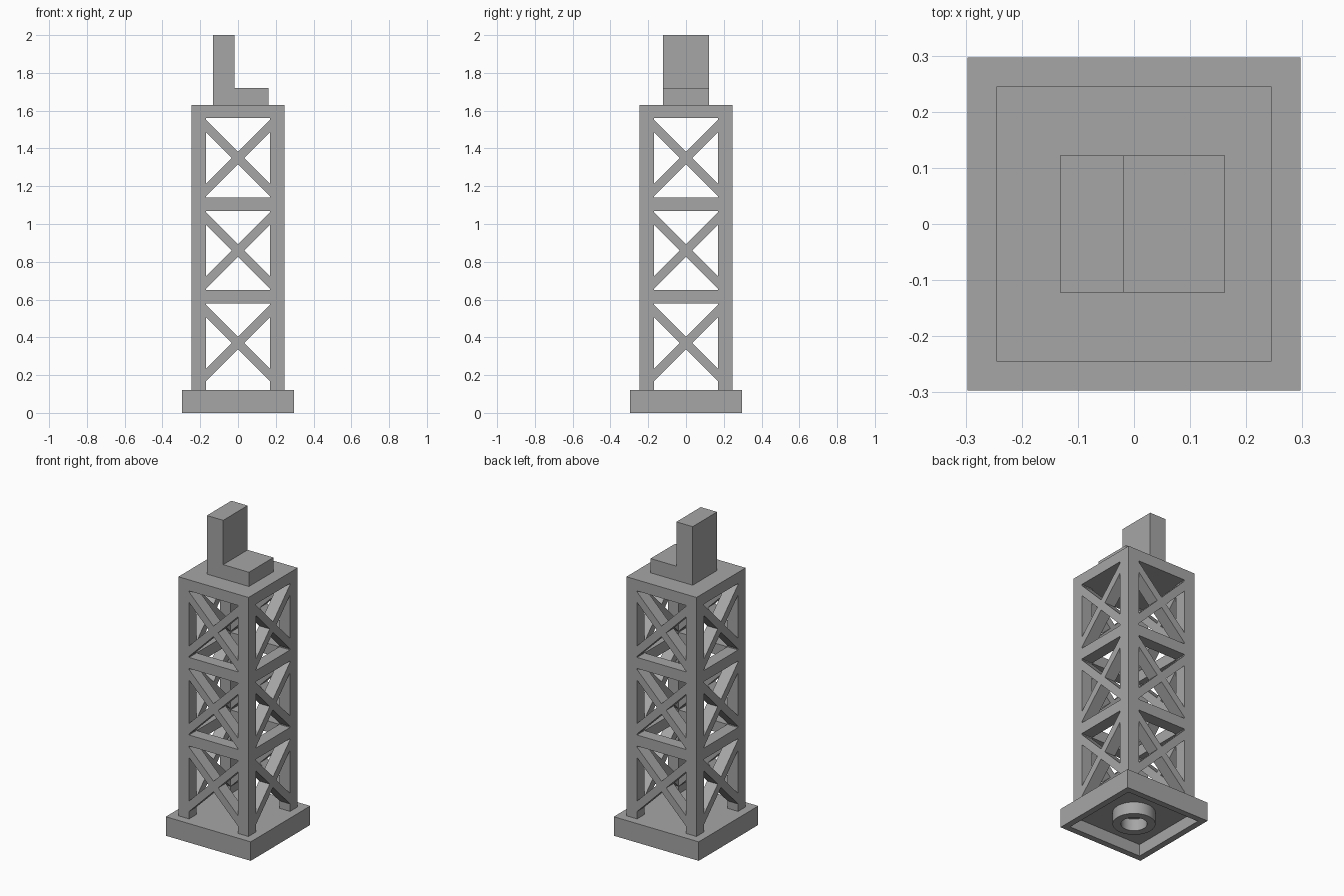
import bpy, bmesh
from math import pi
from mathutils import Matrix, Vector

old = bpy.data.objects.get("Cube")
if old:
    bpy.data.objects.remove(old)

GREY = (0.38, 0.38, 0.38, 1)
mat = bpy.data.materials.new("light grey")
mat.use_nodes = True
mat.diffuse_color = GREY
mat.node_tree.nodes["Principled BSDF"].inputs["Base Color"].default_value = GREY


def finish(name, bm):
    bmesh.ops.recalc_face_normals(bm, faces=bm.faces[:])
    mesh = bpy.data.meshes.new(name)
    bm.to_mesh(mesh)
    bm.free()
    mesh.materials.append(mat)
    obj = bpy.data.objects.new(name, mesh)
    bpy.context.collection.objects.link(obj)
    return obj


def prism(name, profile, y0, y1, turn=0):
    """Extrude an (x, z) outline from y0 to y1, then turn it by quarter turns."""
    bm = bmesh.new()
    face = bm.faces.new([bm.verts.new((x, y0, z)) for x, z in profile])
    ext = bmesh.ops.extrude_face_region(bm, geom=[face])
    verts = [v for v in ext["geom"] if isinstance(v, bmesh.types.BMVert)]
    bmesh.ops.translate(bm, verts=verts, vec=(0, y1 - y0, 0))
    bm.transform(Matrix.Rotation(turn * pi / 2, 4, "Z"))
    return finish(name, bm)


def rect(x0, x1, z0, z1):
    return [(x0, z0), (x1, z0), (x1, z1), (x0, z1)]


BASE, BASE_TOP = 0.297, 0.12
OUT, INN, TOP = 0.245, 0.17, 1.63     # tower half width, inside of legs, tower top
BEAM, PITCH = 0.07, 0.49              # beam height, storey spacing

# Base block, hollow underneath
bm = bmesh.new()
bmesh.ops.create_cube(bm, size=1)
bmesh.ops.scale(bm, vec=(2 * BASE, 2 * BASE, BASE_TOP), verts=bm.verts)
bmesh.ops.translate(bm, vec=(0, 0, BASE_TOP / 2), verts=bm.verts)
bottom = min(bm.faces, key=lambda f: f.calc_center_median().z)
bmesh.ops.inset_region(bm, faces=[bottom], thickness=0.055)
ext = bmesh.ops.extrude_face_region(bm, geom=[bottom])
roof = [v for v in ext["geom"] if isinstance(v, bmesh.types.BMVert)]
bmesh.ops.translate(bm, verts=roof, vec=(0, 0, 0.075))
if bottom.is_valid:
    bm.faces.remove(bottom)
finish("base", bm)

# Round tube under the base
bm = bmesh.new()
ring = [bm.verts.new((r, 0, z)) for r, z in rect(0.075, 0.122, 0, 0.08)]
edges = [bm.edges.new((ring[i], ring[(i + 1) % 4])) for i in range(4)]
bmesh.ops.spin(bm, geom=ring + edges, cent=(0, 0, 0), axis=(0, 0, 1),
               angle=2 * pi, steps=32, use_merge=True)
bmesh.ops.remove_doubles(bm, verts=bm.verts[:], dist=0.0001)
tube = finish("base_tube", bm)
bpy.context.view_layer.objects.active = tube
tube.select_set(True)
bpy.ops.object.shade_smooth_by_angle()
tube.select_set(False)

# Cross brace outline, centred on zero
h = 0.033
cross = [(h, 0), (INN, INN - h), (INN, INN + h), (0, h), (-INN, INN + h), (-INN, INN - h),
         (-h, 0), (-INN, h - INN), (-INN, -INN - h), (0, -h), (INN, -INN - h), (INN, h - INN)]

# Four sides: a leg, beams and cross braces each
for side in range(4):
    prism(f"leg_{side + 1}", rect(INN, OUT, BASE_TOP, TOP - BEAM), -OUT, -INN, side)
    for storey in range(3):
        top = TOP - storey * PITCH
        tag = f"{side + 1}_{3 - storey}"
        if storey:
            prism(f"beam_{tag}", rect(-INN, INN, top - BEAM, top), -OUT, -INN, side)
        mid = top - BEAM - 0.21
        prism(f"cross_brace_{tag}", [(x, z + mid) for x, z in cross], -OUT, -INN, side)

# Solid top slab and the stepped block on it
prism("top_slab", rect(-OUT, OUT, TOP - BEAM, TOP), -OUT, OUT)
step = [(-0.132, TOP), (0.162, TOP), (0.162, 1.72), (-0.018, 1.72), (-0.018, 2), (-0.132, 2)]
prism("stepped_block", step, -0.122, 0.122)
